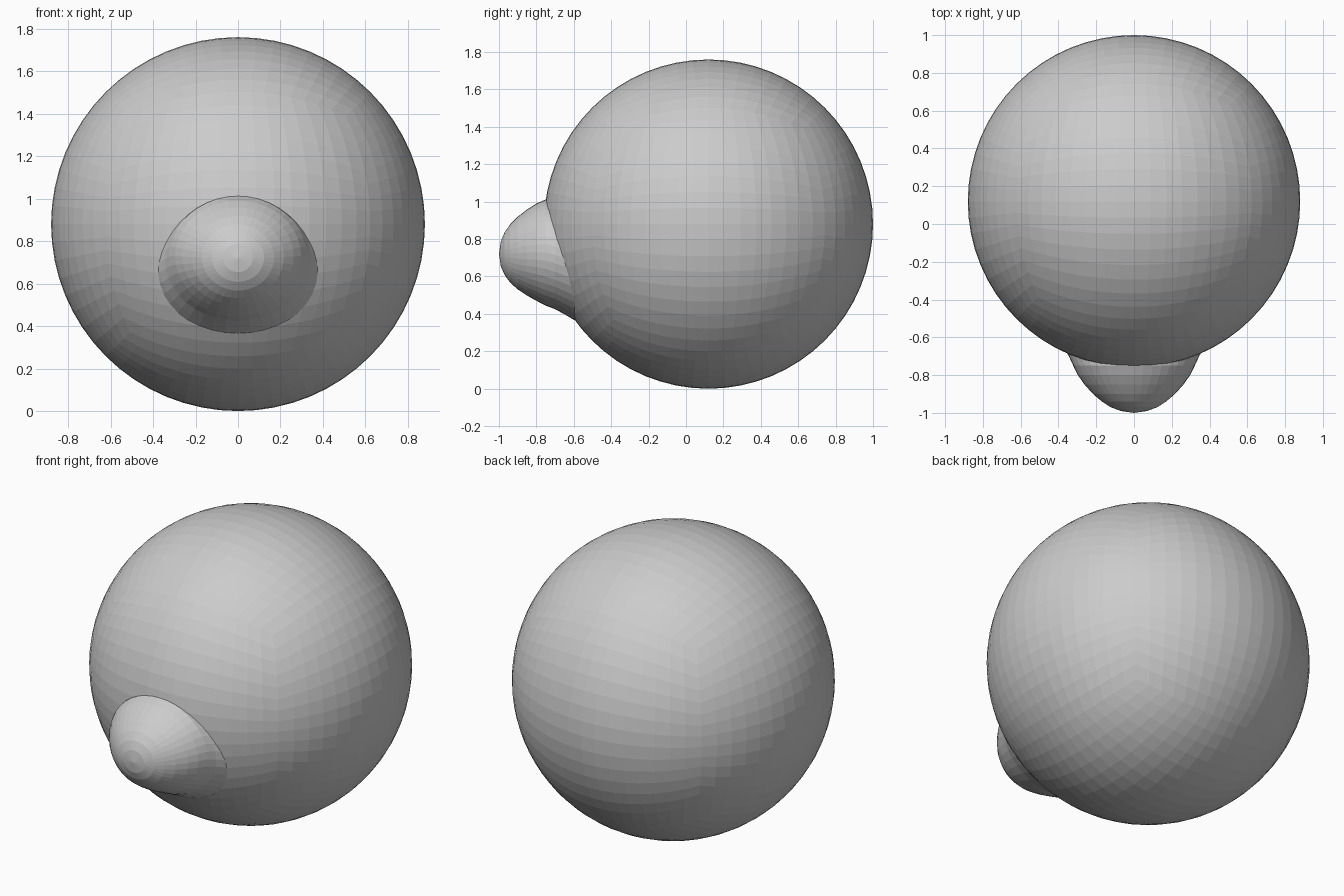
import bpy, bmesh, math
from mathutils import Vector

if "Cube" in bpy.data.objects:
    bpy.data.objects.remove(bpy.data.objects["Cube"])

R, C = 0.88, Vector((0, 0.12, 0.88))


def add_mesh(name, bm):
    bmesh.ops.recalc_face_normals(bm, faces=bm.faces)
    me = bpy.data.meshes.new(name)
    bm.to_mesh(me)
    bm.free()
    ob = bpy.data.objects.new(name, me)
    bpy.context.collection.objects.link(ob)
    return ob


# round body: cube subdivided and inflated into an even quad sphere
bm = bmesh.new()
bmesh.ops.create_cube(bm, size=2)
bmesh.ops.subdivide_edges(bm, edges=bm.edges[:], cuts=15, use_grid_fill=True)
for v in bm.verts:
    v.co = C + Vector([math.tan(a * math.pi / 4) for a in v.co]).normalized() * R
body = add_mesh("body", bm)

# snout: oval rings lofted toward the front (y, centre z, half width, half height)
rings = [(-0.50, 0.69, 0.42, 0.35), (-0.60, 0.69, 0.40, 0.322),
         (-0.65, 0.70, 0.375, 0.302), (-0.70, 0.715, 0.345, 0.29),
         (-0.75, 0.728, 0.322, 0.284), (-0.80, 0.73, 0.297, 0.26),
         (-0.85, 0.728, 0.262, 0.230), (-0.90, 0.725, 0.217, 0.194),
         (-0.94, 0.723, 0.17, 0.156), (-0.97, 0.722, 0.123, 0.114),
         (-0.99, 0.721, 0.07, 0.067)]
N = 40
bm = bmesh.new()
loops = []
for y, z, hx, hz in rings:
    loops.append([bm.verts.new((hx * math.cos(2 * math.pi * i / N), y,
                                z + hz * math.sin(2 * math.pi * i / N))) for i in range(N)])
for a, b in zip(loops, loops[1:]):
    for i in range(N):
        j = (i + 1) % N
        bm.faces.new((a[i], a[j], b[j], b[i]))
bm.faces.new(loops[0])
tip = bm.verts.new((0, -1.0, 0.72))
for i in range(N):
    bm.faces.new((loops[-1][i], loops[-1][(i + 1) % N], tip))
snout = add_mesh("snout", bm)
snout.hide_render = True

# join the snout to the body as one skin
mod = body.modifiers.new("join", 'BOOLEAN')
mod.operation = 'UNION'
mod.solver = 'EXACT'
mod.object = snout
bpy.context.view_layer.objects.active = body
body.select_set(True)
bpy.ops.object.modifier_apply(modifier=mod.name)
bpy.data.objects.remove(snout)
